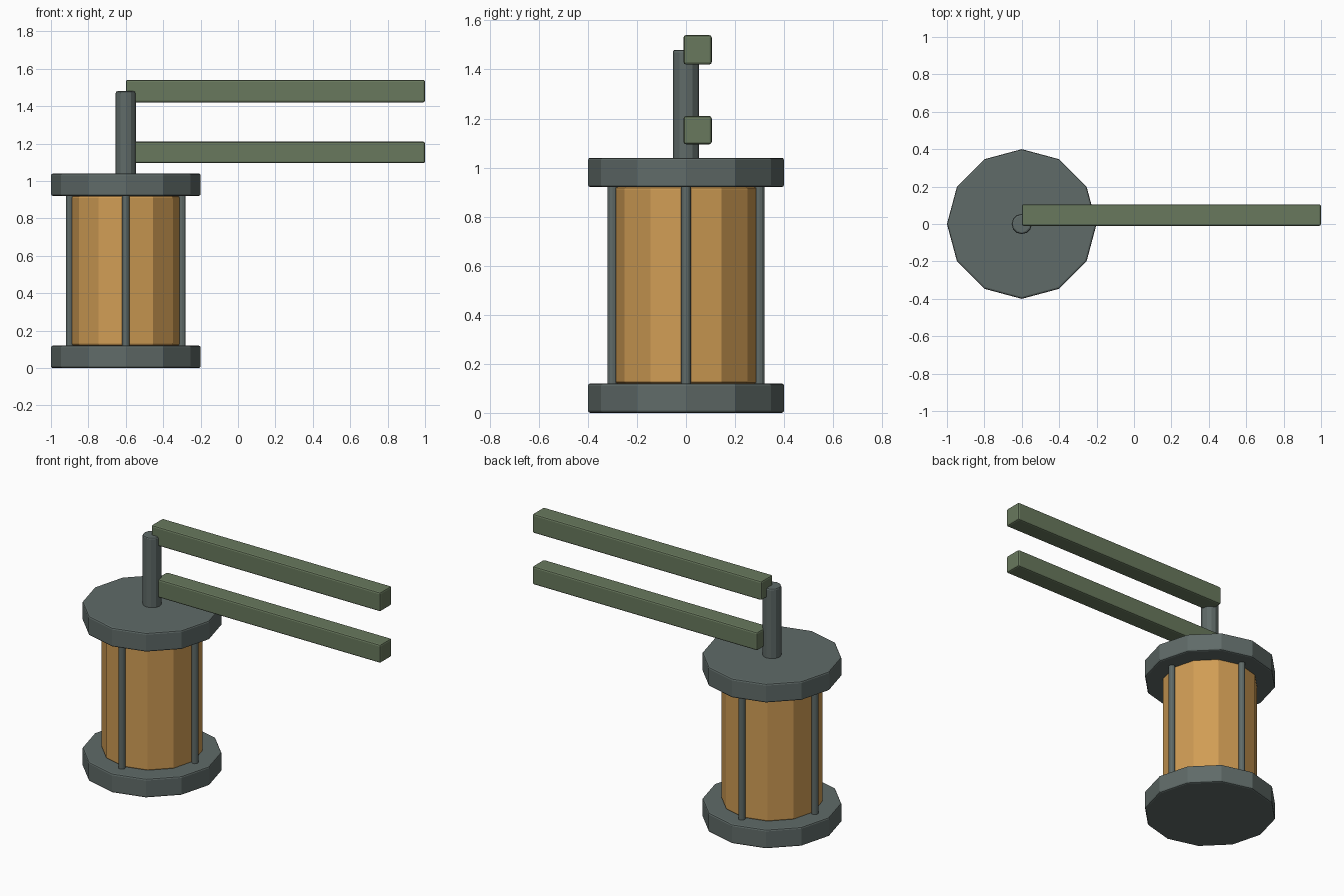
import bpy, math

if "Cube" in bpy.data.objects:
    bpy.data.objects.remove(bpy.data.objects["Cube"])

def material(name, rgb):
    m = bpy.data.materials.new(name)
    m.diffuse_color = (*rgb, 1)
    m.use_nodes = True
    m.node_tree.nodes["Principled BSDF"].inputs["Base Color"].default_value = m.diffuse_color
    return m

METAL = material("grey_metal", (0.115, 0.145, 0.138))
AMBER = material("amber_glass", (0.63, 0.335, 0.09))
GREEN = material("green_paint", (0.14, 0.19, 0.11))
CX = -0.6  # lantern axis

def finish(ob, name, mat, bevel):
    ob.name = name
    ob.data.materials.append(mat)
    if bevel:
        mod = ob.modifiers.new("Bevel", 'BEVEL')
        mod.width = bevel
        mod.segments = 2
        mod.limit_method = 'ANGLE'
        mod.angle_limit = math.radians(40)
    return ob

def cylinder(name, x, y, r, z0, z1, mat, sides=12, bevel=0.01):
    bpy.ops.mesh.primitive_cylinder_add(vertices=sides, radius=r, depth=z1 - z0,
                                        location=(x, y, (z0 + z1) / 2))
    return finish(bpy.context.object, name, mat, bevel)

def box(name, lo, hi, mat, bevel=0.01):
    bpy.ops.mesh.primitive_cube_add(size=1, location=[(a + b) / 2 for a, b in zip(lo, hi)])
    ob = bpy.context.object
    ob.scale = [b - a for a, b in zip(lo, hi)]
    bpy.ops.object.transform_apply(location=False, rotation=False, scale=True)
    return finish(ob, name, mat, bevel)

# Lantern body
cylinder("base_disc", CX, 0, 0.4, 0, 0.12, METAL)
cylinder("glass_drum", CX, 0, 0.29, 0.12, 0.92, AMBER)
cylinder("top_disc", CX, 0, 0.4, 0.92, 1.04, METAL)

# Cage rods around the glass
for i in range(4):
    a = i * math.pi / 2
    cylinder(f"cage_rod_{i + 1}", CX + 0.3 * math.cos(a), 0.3 * math.sin(a),
             0.02, 0.11, 0.93, METAL, bevel=0)

# Hanging post
cylinder("post", CX, 0, 0.054, 1.03, 1.48, METAL)

# Wall arms
box("upper_arm", (-0.6, -0.01, 1.42), (1.0, 0.105, 1.54), GREEN)
box("lower_arm", (-0.57, -0.01, 1.095), (1.0, 0.105, 1.21), GREEN)
